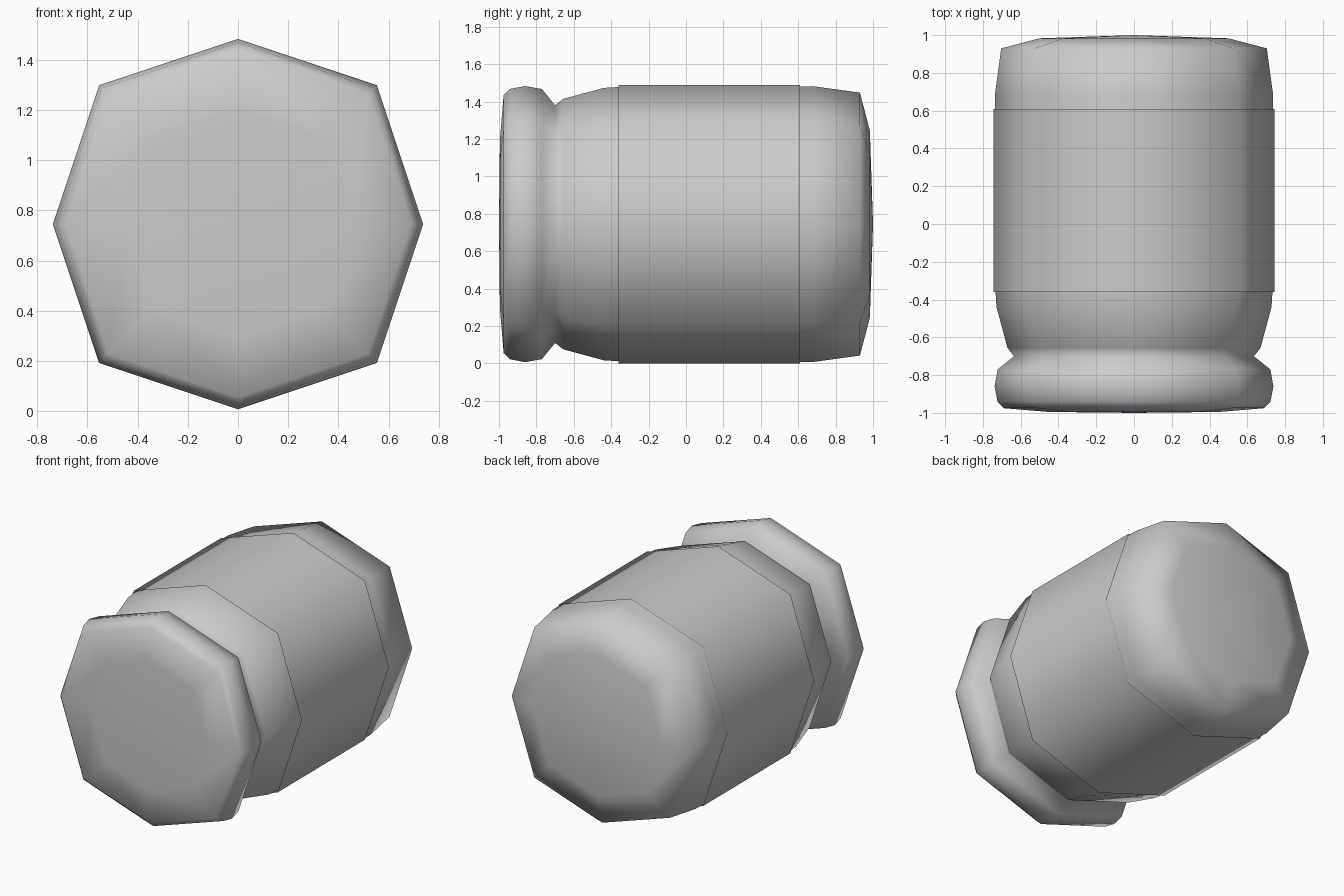
import bpy, bmesh

if "Cube" in bpy.data.objects:
    bpy.data.objects.remove(bpy.data.objects["Cube"])

CZ = 0.745   # height of the long axis
K = 0.75     # diagonal corners of the eight-sided section, relative to the axis corners
SECTION = [(1, 0), (K, K), (0, 1), (-K, K), (-1, 0), (-K, -K), (0, -1), (K, -K)]


def lathe(name, profile):
    """Sweep (radius, y) points round the lengthwise axis; radius 0 makes a pole."""
    bm = bmesh.new()
    rings = []
    for r, y in profile:
        if r == 0:
            rings.append([bm.verts.new((0, y, CZ))] * 8)
        else:
            rings.append([bm.verts.new((r * sx, y, CZ + r * sz)) for sx, sz in SECTION])
    for a, b in zip(rings, rings[1:]):
        for i in range(8):
            j = (i + 1) % 8
            corners = list(dict.fromkeys((a[i], b[i], b[j], a[j])))
            bm.faces.new(corners)
    bmesh.ops.recalc_face_normals(bm, faces=bm.faces)
    # an open sleeve has no inside, so make sure its normals point outwards
    f = bm.faces[:][0]
    c = f.calc_center_median()
    if len(profile) == 2 and f.normal.x * c.x + f.normal.z * (c.z - CZ) < 0:
        bmesh.ops.reverse_faces(bm, faces=bm.faces)
    for f in bm.faces:
        f.smooth = True
    me = bpy.data.meshes.new(name)
    bm.to_mesh(me)
    bm.free()
    ob = bpy.data.objects.new(name, me)
    bpy.context.collection.objects.link(ob)
    return ob


# jar: domed lid, pinched neck, barrel and rounded base in one profile
lathe("jar", [
    (0, -1.0), (0.45, -0.995), (0.69, -0.975), (0.723, -0.94), (0.738, -0.86),
    (0.722, -0.77), (0.635, -0.70), (0.67, -0.655), (0.728, -0.44),
    (0.735, -0.33), (0.737, 0.68), (0.703, 0.93), (0.50, 0.983), (0, 1.0),
])

# thin open label sleeve round the barrel
lathe("label_sleeve", [(0.745, -0.36), (0.745, 0.61)])
